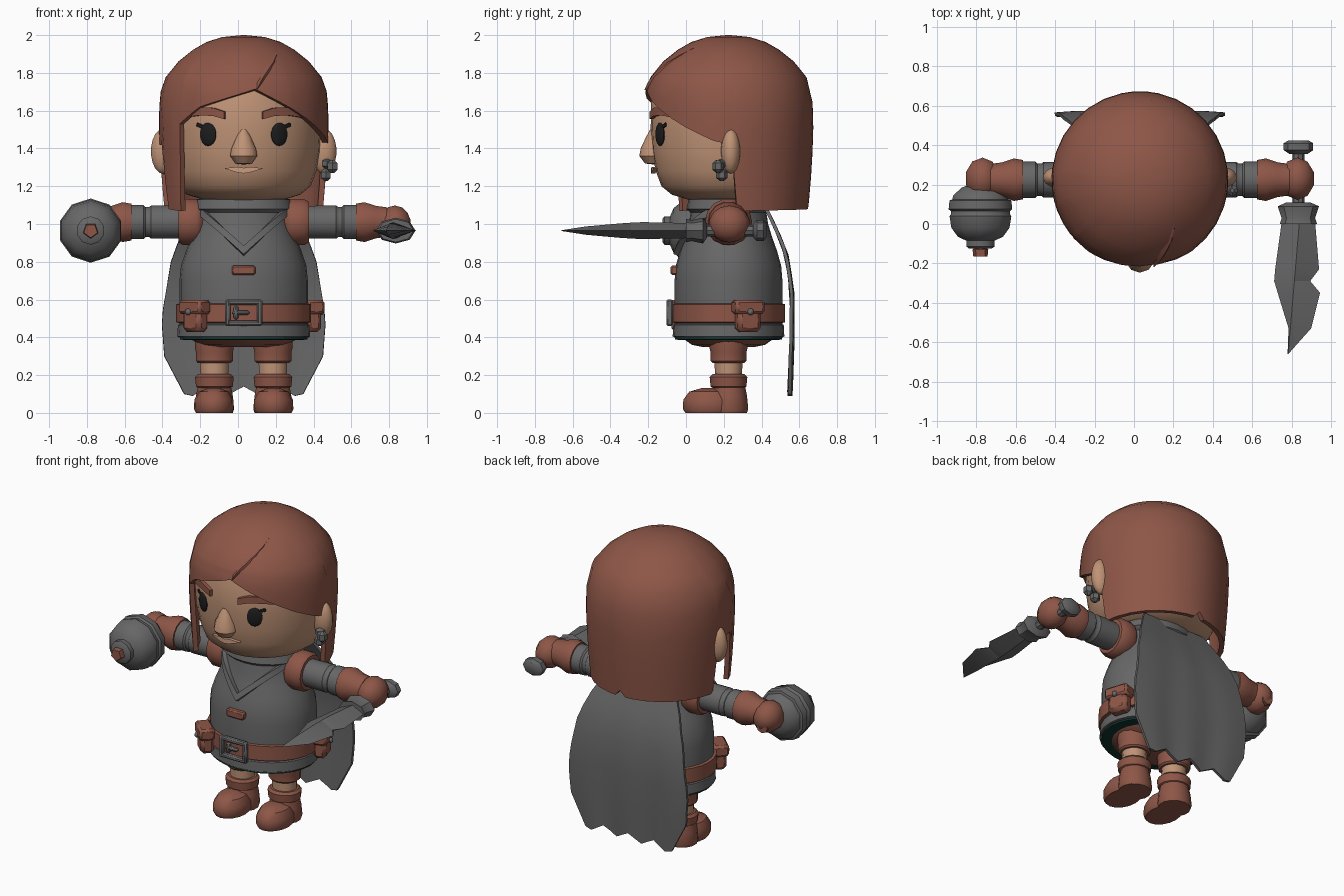
import bpy, bmesh, math
from mathutils import Matrix, Vector

if "Cube" in bpy.data.objects:
    bpy.data.objects.remove(bpy.data.objects["Cube"])

CX, CY = 0.03, 0.225   # body axis


def material(name, rgb):
    m = bpy.data.materials.new(name)
    m.diffuse_color = (*rgb, 1)
    m.use_nodes = True
    m.node_tree.nodes["Principled BSDF"].inputs["Base Color"].default_value = m.diffuse_color
    return m


BROWN = material("reddish brown", (0.27, 0.094, 0.064))
SKIN = material("skin", (0.52, 0.29, 0.18))
LIP = material("light lip", (0.60, 0.34, 0.22))
GREY = material("grey", (0.135, 0.135, 0.135))
BLACK = material("eye black", (0.012, 0.012, 0.013))
GREEN = material("dark green", (0.004, 0.035, 0.028))


def finish(bm, name, mat, thickness=0, bevel=0, angle=38):
    bmesh.ops.remove_doubles(bm, verts=bm.verts, dist=0.0005)
    bmesh.ops.recalc_face_normals(bm, faces=bm.faces)
    me = bpy.data.meshes.new(name)
    bm.to_mesh(me)
    bm.free()
    ob = bpy.data.objects.new(name, me)
    me.materials.append(mat)
    bpy.context.collection.objects.link(ob)
    bpy.ops.object.select_all(action='DESELECT')
    bpy.context.view_layer.objects.active = ob
    ob.select_set(True)
    if thickness:
        mod = ob.modifiers.new("thick", 'SOLIDIFY')
        mod.thickness, mod.offset = thickness, 0
        bpy.ops.object.modifier_apply(modifier=mod.name)
    if bevel:
        mod = ob.modifiers.new("bevel", 'BEVEL')
        mod.width, mod.segments = bevel, 1
        bpy.ops.object.modifier_apply(modifier=mod.name)
    bpy.ops.object.shade_smooth_by_angle(angle=math.radians(angle))
    return ob


def grid(name, rows, mat, thickness=0):
    bm = bmesh.new()
    vs = [[bm.verts.new(p) for p in row] for row in rows]
    for a, b in zip(vs, vs[1:]):
        for i in range(len(a) - 1):
            bm.faces.new((a[i], a[i + 1], b[i + 1], b[i]))
    return finish(bm, name, mat, thickness)


AXES = {'Z': Matrix(), 'X': Matrix.Rotation(math.pi / 2, 4, 'Y'), 'Y': Matrix.Rotation(math.pi / 2, 4, 'X')}


def lathe(name, prof, loc, mat, segs=24, sy=1, axis='Z'):
    """Spin (radius, height) points; axis Y runs toward the front."""
    bm = bmesh.new()
    rings = []
    for r, h in prof:
        rings.append([bm.verts.new((r * math.sin(2 * math.pi * k / segs),
                                    -r * sy * math.cos(2 * math.pi * k / segs), h)) for k in range(segs)])
    for a, b in zip(rings, rings[1:]):
        for k in range(segs):
            n = (k + 1) % segs
            bm.faces.new((a[k], a[n], b[n], b[k]))
    bm.faces.new(rings[0])
    bm.faces.new(rings[-1])
    bm.transform(Matrix.Translation(loc) @ AXES[axis])
    return finish(bm, name, mat)


def box(name, loc, size, mat, turn=0, roll=0, bevel=0.008):
    bm = bmesh.new()
    bmesh.ops.create_cube(bm, size=1)
    bm.transform(Matrix.Translation(loc) @ Matrix.Rotation(turn, 4, 'Z') @
                 Matrix.Rotation(roll, 4, 'Y') @ Matrix.Diagonal((*size, 1)))
    return finish(bm, name, mat, bevel=bevel)


def ball(name, loc, size, mat, turn=0, u=14, v=9):
    bm = bmesh.new()
    bmesh.ops.create_uvsphere(bm, u_segments=u, v_segments=v, radius=1)
    bm.transform(Matrix.Translation(loc) @ Matrix.Rotation(turn, 4, 'Z') @ Matrix.Diagonal((*size, 1)))
    return finish(bm, name, mat, angle=50)


def lerp(table, x):
    for (a, p), (b, q) in zip(table, table[1:]):
        if a <= x <= b:
            return p + (q - p) * (x - a) / (b - a)
    return table[0][1] if x < table[0][0] else table[-1][1]


def around(phi, r, z, sy=1):
    return (CX + r * math.sin(phi), CY - r * sy * math.cos(phi), z)


# Head and hair
lathe("head", [(0, 1.11), (.2, 1.125), (.30, 1.155), (.355, 1.2), (.385, 1.28), (.405, 1.38), (.412, 1.5),
               (.41, 1.65), (.36, 1.78), (0, 1.88)], (CX, CY, 0), SKIN, 28)
HAIR = [(1.05, .405), (1.25, .422), (1.45, .434), (1.6, .434), (1.7, .425), (1.77, .40), (1.85, .335),
        (1.91, .26), (1.95, .19), (1.975, .11), (1.986, 0)]
EDGE = [(-180, 1.12), (-175, 1.08), (-97, 1.07), (-93, 1.42), (-73, 1.42), (-69, 1.08), (-45, 1.07), (-54, 1.5)]
EDGE = [(-180, 1.12), (-175, 1.08), (-97, 1.07), (-93, 1.42), (-76, 1.42), (-70, 1.08), (-52, 1.07),
        (-49, 1.53), (-31, 1.62), (8, 1.71), (32, 1.62), (60, 1.51), (80, 1.44), (92, 1.42), (96, 1.07),
        (175, 1.08), (180, 1.12)]
phis = sorted(set([p for p, _ in EDGE] + list(range(-180, 181, 12))))
rows = []
for z in [1.986, 1.975, 1.95, 1.91, 1.85, 1.77]:
    rows.append([around(math.radians(p), lerp(HAIR, z), z) for p in phis])
for t in (.2, .4, .6, .8, 1):
    zs = [1.77 + (lerp(EDGE, p) - 1.77) * t for p in phis]
    rows.append([around(math.radians(p), lerp(HAIR, z), z) for p, z in zip(phis, zs)])
grid("hair", rows, BROWN, .03)
# raised edge of the parting, following the crown
rows = []
for i in range(8):
    t = i / 7
    z, phi, w = 1.71 + .255 * t, math.radians(9 + 44 * t * t), .10 * math.sin(math.pi * t) ** .8
    r = lerp(HAIR, z) + .014
    rows.append([around(phi, r, z), around(phi + w * .5, r + .012, z), around(phi + w, r, z)])
grid("hair_parting", rows, BROWN, .006)

# Face
for s in (-1, 1):
    side = "left" if s < 0 else "right"
    phi = s * math.radians(27.5)
    ball(side + "_eye", around(phi, .408, 1.475), (.049, .014, .062), BLACK, phi)
    box(side + "_eyelash", around(s * math.radians(34), .41, 1.52), (.045, .012, .02), BLACK, phi, -s * .35, .003)
    brow = [(.10, 1.555, 1.595), (.16, 1.572, 1.615), (.23, 1.575, 1.618), (.30, 1.565, 1.60), (.35, 1.55, 1.565)]
    grid(side + "_brow", [[around(s * math.asin(d / .422), .42, z) for d, z, _ in brow],
                          [around(s * math.asin(d / .422), .42, z) for d, _, z in brow]], BROWN, .022)
    ball(side + "_ear", (CX + s * .425, CY + .012, 1.385), (.068, .052, .12), SKIN)
lathe("nose", [(0, 1.315), (.045, 1.32), (.075, 1.36), (.068, 1.40), (.04, 1.46), (.018, 1.5)],
      (CX, -.172, 0), SKIN, 10)
grid("mouth", [[around(math.asin(d / .4), .398, z) for d, z in
                ((-.1, 1.295), (-.03, 1.303), (0, 1.297), (.03, 1.303), (.1, 1.295))],
               [around(math.asin(d / .4), .398, z) for d, z in
                ((-.1, 1.293), (-.03, 1.272), (0, 1.268), (.03, 1.272), (.1, 1.293))]], LIP, .022)
for i, (x, y, z, h) in enumerate([(.47, .19, 1.32, .05), (.50, .17, 1.305, .07), (.465, .19, 1.26, .065)]):
    lathe("ear_crystal_%d" % i, [(.01, -h / 2), (.03, -h / 4), (.03, h / 4), (.01, h / 2)], (x, y, z), GREY, 6)

# Torso, skirt and belt
SY = .84
TORSO = [(.40, .345), (.47, .34), (.6, .34), (.7, .34), (.78, .332), (.86, .305), (.93, .275), (1.0, .25),
         (1.08, .235), (1.14, .22)]
lathe("tunic", [(r, z) for z, r in TORSO], (CX, CY, 0), GREY, 28, SY)
lathe("skirt_lining", [(.30, .386), (.338, .388), (.338, .42)], (CX, CY, 0), GREEN, 28, SY)
lathe("shorts", [(.17, .35), (.23, .36), (.28, .39)], (CX, CY, 0), BROWN, 24, SY)
lathe("skirt_hem", [(.34, .40), (.352, .405), (.348, .465), (.34, .47)], (CX, CY, 0), GREY, 28, SY)
lathe("belt", [(.335, .475), (.357, .48), (.357, .575), (.335, .58)], (CX, CY, 0), BROWN, 28, SY)
lathe("collar", [(.24, 1.06), (.265, 1.08), (.25, 1.13), (.21, 1.14)], (CX, CY, 0), GREY, 24, SY)
rows = [[], []]
for i in range(-6, 7):
    u = i / 6
    for row, dz in zip(rows, (0, -.045)):
        z = 1.10 - .22 * (1 - abs(u)) + dz
        r = lerp(TORSO, z)
        d = min(abs(.235 * u), r * .98)
        row.append((CX + math.copysign(d, u), CY - SY * math.sqrt(r * r - d * d) - .012, z))
grid("neckline", rows, GREY, .035)
box("chest_clasp", (CX, CY - .287, .755), (.125, .04, .05), BROWN)
for dx in (-.085, .085):
    box("buckle_side", (CX + dx, -.087, .53), (.028, .035, .14), GREY)
for dz in (-.056, .056):
    box("buckle_bar", (CX, -.087, .53 + dz), (.17, .035, .028), GREY)
box("buckle_prong", (CX - .015, -.087, .53), (.09, .03, .022), GREY)
box("buckle_post", (CX - .04, -.085, .53), (.025, .03, .07), GREY)
for deg in (-43, 108):
    p = math.radians(deg)
    box("pouch", around(p, .375, .49, .88), (.13, .085, .125), BROWN, p, 0, .022)
    box("pouch_flap", around(p, .38, .56, .88), (.16, .095, .075), BROWN, p, 0, .014)
    ball("pouch_stud", around(p, .432, .535, .88), (.018, .015, .018), GREY, p, 8, 6)

# Arms and legs, mirrored about the body axis
for s in (-1, 1):
    side = "left_" if s < 0 else "right_"

    def arm(name, prof, mat, segs=14):
        lathe(side + name, [(r, s * d) for r, d in prof], (CX, CY, 1.01), mat, segs, 1, 'X')
    arm("shoulder", [(.08, .20), (.115, .23), (.125, .25), (.125, .32), (.11, .345)], BROWN)
    arm("sleeve", [(.088, .3), (.09, .49), (.082, .50), (.082, .52), (.092, .53), (.092, .60)], GREY)
    arm("glove_cuff", [(.07, .59), (.1, .595), (.108, .64), (.088, .70), (.08, .76)], BROWN)
    ball(side + "fist", (CX + s * .80, CY + .005, 1.0), (.09, .11, .098), BROWN, 0, 10, 7)

    def leg(name, prof, mat, y=CY):
        lathe(side + name, prof, (CX + s * .155, y, 0), mat, 14, .95)
    leg("trouser", [(.09, .265), (.1, .275), (.1, .32), (.105, .34), (.105, .42)], BROWN)
    leg("knee", [(.075, .17), (.078, .29)], SKIN)
    leg("boot_cuff", [(.085, .13), (.1, .14), (.105, .19), (.09, .205)], BROWN)
    leg("boot_heel", [(.1, 0), (.107, .02), (.1, .09), (.088, .15)], BROWN, .228)
    lathe(side + "boot_toe", [(.095, 0), (.105, .02), (.103, .07), (.08, .112), (.03, .132)],
          (CX + s * .158, .125, 0), BROWN, 16, 1.35)

# Cape with a ragged lower edge
BACK = [(.1, .55), (.4, .562), (.65, .562), (.85, .53), (1.0, .465), (1.13, .40)]
HALF = [(.1, .36), (.3, .42), (.5, .435), (.8, .385), (.95, .33), (1.13, .23)]
rows = []
for i in range(11):
    row = []
    for j in range(17):
        u = j / 8 - 1
        bottom = .09 + .05 * abs((j % 4) / 2 - 1) if 1 < j < 15 else (.30, .10)[j in (1, 15)]
        z = 1.13 + (bottom - 1.13) * i / 10
        row.append((CX + u * lerp(HALF, z), lerp(BACK, z) + .006 * math.cos(u * 9) * i / 10, z))
    rows.append(row)
grid("cape", rows, GREY, .018)

# Mace in the left hand
MX, WZ = -.78, .965
lathe("mace_head", [(.06, -.20), (.10, -.185), (.145, -.145), (.15, -.125), (.165, -.12), (.17, -.075), (.158, -.065),
                    (.158, -.05), (.165, -.04), (.155, .02), (.12, .065), (.075, .085), (.075, .115), (.06, .125)],
      (MX, 0, WZ), GREY, 10, 1, 'Y')
lathe("mace_tip", [(.03, .12), (.042, .13), (.038, .165)], (MX, 0, WZ), BROWN, 5, 1, 'Y')
lathe("mace_handle", [(.04, -.32), (.04, -.15)], (MX, 0, WZ), BROWN, 8, 1, 'Y')

# Dagger in the right hand
DX = .835
lathe("dagger_grip", [(.03, -.38), (.03, -.05)], (DX, 0, WZ), GREY, 8, 1, 'Y')
lathe("dagger_pommel", [(.05, -.425), (.075, -.41), (.075, -.375), (.045, -.355)], (DX, 0, WZ), GREY, 8, .75, 'Y')
lathe("dagger_guard", [(.06, -.11), (.105, -.09), (.085, -.03), (.095, 0)], (DX, 0, WZ), GREY, 8, .65, 'Y')
bm = bmesh.new()
# stations: y, left edge, right edge, half thickness
for_stations = [(0.01, .75, .92, .04), (-.23, .717, .94, .045), (-.29, .712, .895, .042), (-.35, .73, .945, .038),
                (-.53, .785, .90, .022), (-.66, .78, .784, .002)]
rings = []
for y, a, b, h in for_stations:
    m = .84 + (y - .01) * .085
    m = min(max(m, a), b)
    rings.append([bm.verts.new(p) for p in ((a, y, WZ), (m, y, WZ + h), (b, y, WZ), (m, y, WZ - h))])
for a, b in zip(rings, rings[1:]):
    for k in range(4):
        bm.faces.new((a[k], a[(k + 1) % 4], b[(k + 1) % 4], b[k]))
bm.faces.new(rings[0])
bm.faces.new(rings[-1])
finish(bm, "dagger_blade", GREY, angle=15)
